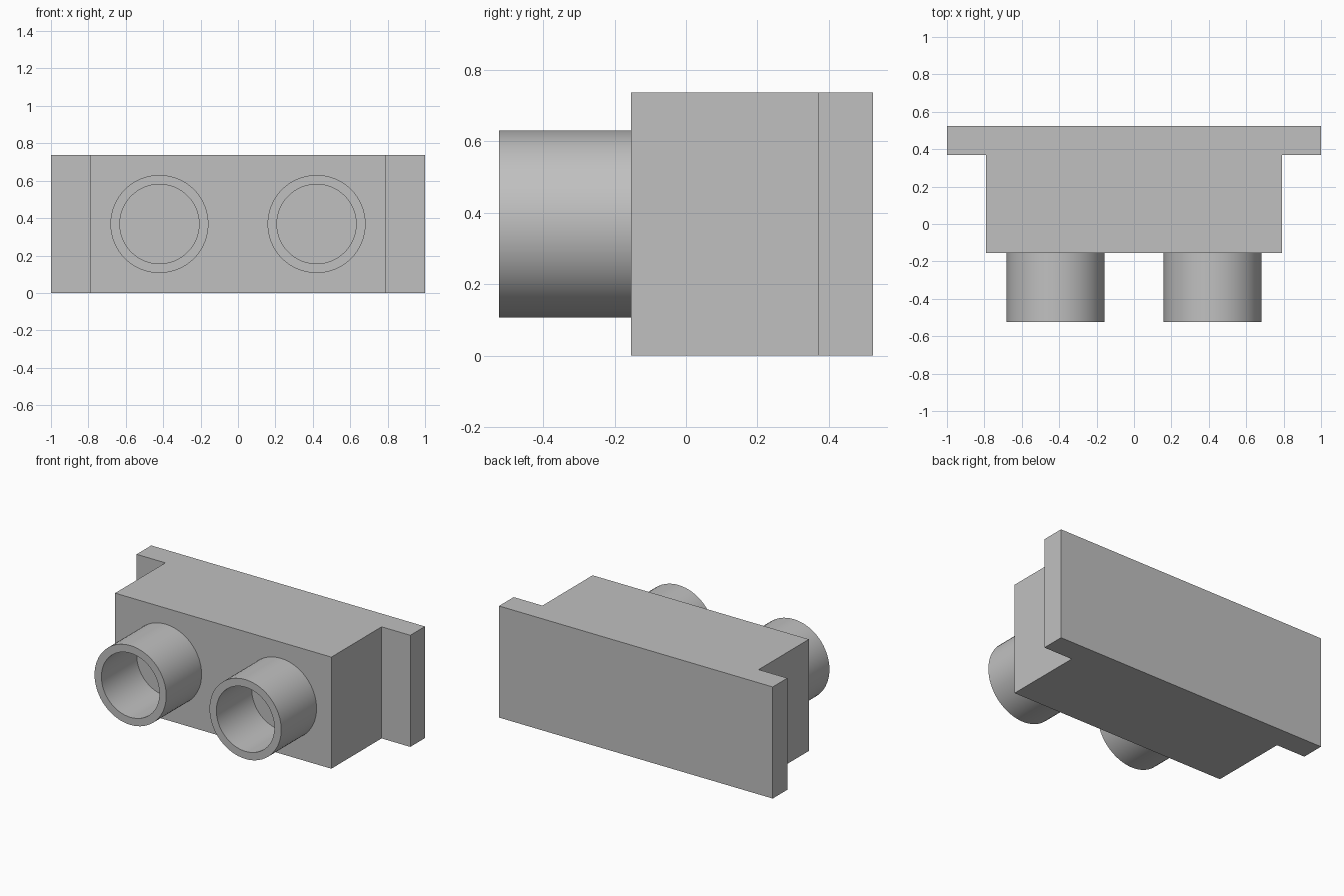
import bpy
import bmesh
import math
from mathutils import Matrix, Vector

HEIGHT = 0.737
BACK, STEP, FACE, TIP = 0.523, 0.37, -0.154, -0.523
FLANGE_X, BODY_X = 1.0, 0.79
TUBE_X, OUTER, BORE = 0.42, 0.262, 0.212

cube = bpy.data.objects.get("Cube")
if cube:
    bpy.data.objects.remove(cube, do_unlink=True)

# Single plain grey
grey = bpy.data.materials.new("plain_grey")
grey.use_nodes = True
colour = (0.53, 0.53, 0.53, 1)
grey.diffuse_color = colour
grey.node_tree.nodes["Principled BSDF"].inputs["Base Color"].default_value = colour


def finish(bm, name):
    bmesh.ops.recalc_face_normals(bm, faces=bm.faces)
    mesh = bpy.data.meshes.new(name)
    bm.to_mesh(mesh)
    bm.free()
    mesh.materials.append(grey)
    obj = bpy.data.objects.new(name, mesh)
    bpy.context.collection.objects.link(obj)
    return obj


# Block with a flange on each side: one T-shaped plan, extruded upward
half = [(BODY_X, FACE), (BODY_X, STEP), (FLANGE_X, STEP), (FLANGE_X, BACK)]
plan = half + [(-x, y) for x, y in reversed(half)]
bm = bmesh.new()
base = bm.faces.new([bm.verts.new((x, y, 0)) for x, y in plan])
top = bmesh.ops.extrude_face_region(bm, geom=[base], use_keep_orig=True)
bmesh.ops.translate(bm, vec=(0, 0, HEIGHT),
                    verts=[g for g in top["geom"] if isinstance(g, bmesh.types.BMVert)])
finish(bm, "flanged_body")


# Hollow tubes: a wall profile revolved about the y axis, floored by the body face
def tube(name, x):
    bm = bmesh.new()
    profile = [(OUTER, FACE), (OUTER, TIP), (BORE, TIP), (BORE, FACE)]
    verts = [bm.verts.new((r, y, 0)) for r, y in profile]
    edges = [bm.edges.new(pair) for pair in zip(verts, verts[1:])]
    bmesh.ops.spin(bm, geom=verts + edges, cent=(0, 0, 0), axis=(0, 1, 0),
                   angle=math.tau, steps=64, use_merge=True)
    bmesh.ops.remove_doubles(bm, verts=bm.verts, dist=0.0001)
    bm.transform(Matrix.Translation(Vector((x, 0, HEIGHT / 2))))
    obj = finish(bm, name)
    # Outward winding for the open shell: the rim must face the front
    rim = min(obj.data.polygons, key=lambda p: p.center.y)
    if rim.normal.y > 0:
        obj.data.flip_normals()
    bpy.ops.object.select_all(action="DESELECT")
    obj.select_set(True)
    bpy.context.view_layer.objects.active = obj
    bpy.ops.object.shade_smooth_by_angle(angle=math.radians(30))


tube("left_tube", TUBE_X)
tube("right_tube", -TUBE_X)
